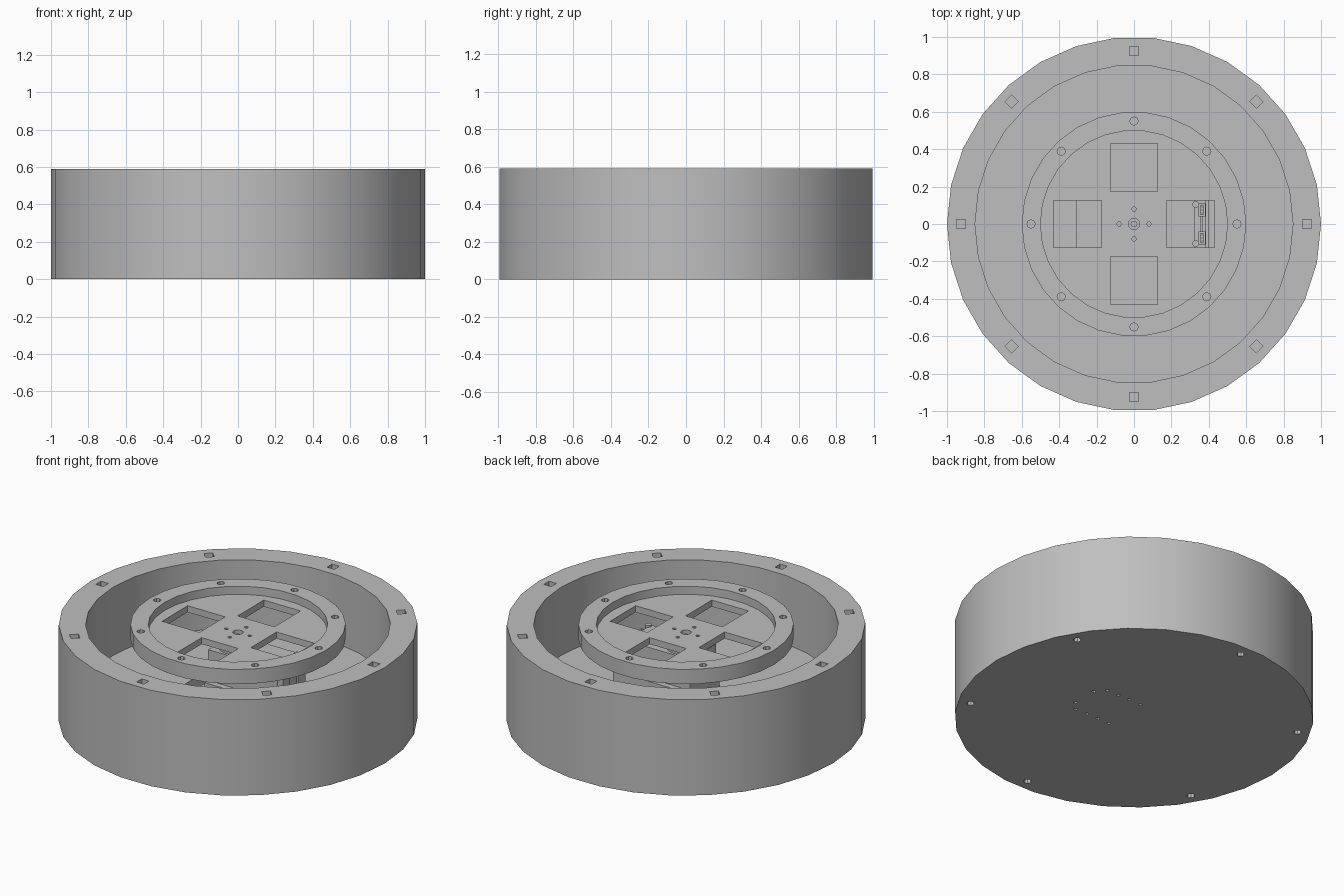
import bpy
import bmesh
from math import cos, sin, radians, pi
from mathutils import Matrix, Vector

old = bpy.data.objects.get("Cube")
if old:
    bpy.data.objects.remove(old, do_unlink=True)

grey = bpy.data.materials.new("plain_grey")
grey.use_nodes = True
GREY = (0.52, 0.52, 0.52, 1)
grey.diffuse_color = GREY
grey.node_tree.nodes["Principled BSDF"].inputs["Base Color"].default_value = GREY

TOP = 0.59      # rim height
FLOOR = 0.17    # inside floor of the housing
PLATE = 0.50    # underside of the turntable


def prism(bm, r, z0, z1, at=(0, 0), sides=30):
    """Upright round prism with a corner pointing along +x."""
    place = Matrix.Translation((at[0], at[1], (z0 + z1) / 2)) @ Matrix.Rotation(pi / 2, 4, 'Z')
    bmesh.ops.create_cone(bm, cap_ends=True, segments=sides, radius1=r, radius2=r,
                          depth=z1 - z0, matrix=place)


def box(bm, low, high, turn=0):
    """Box between two corners, turned about the z axis through the origin."""
    low, high = Vector(low), Vector(high)
    place = Matrix.Rotation(turn, 4, 'Z') @ Matrix.Translation((low + high) / 2)
    bmesh.ops.create_cube(bm, size=1, matrix=place @ Matrix.Diagonal((*(high - low), 1)))


def make(name, bm):
    mesh = bpy.data.meshes.new(name)
    bm.to_mesh(mesh)
    bm.free()
    mesh.materials.append(grey)
    ob = bpy.data.objects.new(name, mesh)
    bpy.context.collection.objects.link(ob)
    return ob


def activate(ob):
    bpy.ops.object.select_all(action='DESELECT')
    ob.select_set(True)
    bpy.context.view_layer.objects.active = ob


def cut(ob, bm):
    """Subtract the cutter shapes from the object."""
    cutter = make("cutter", bm)
    cutter.hide_render = True
    mod = ob.modifiers.new("cut", 'BOOLEAN')
    mod.operation, mod.solver, mod.object = 'DIFFERENCE', 'EXACT', cutter
    activate(ob)
    bpy.ops.object.modifier_apply(modifier=mod.name)
    bpy.data.objects.remove(cutter, do_unlink=True)


def smooth(ob):
    activate(ob)
    bpy.ops.object.shade_smooth_by_angle(angle=radians(25))


def polar(r, degrees):
    return r * cos(radians(degrees)), r * sin(radians(degrees))


# Round housing
bm = bmesh.new()
prism(bm, 1, 0, TOP)
housing = make("housing", bm)
bm = bmesh.new()
prism(bm, 0.85, FLOOR, TOP + 0.1)
cut(housing, bm)

# Motor pocket in the housing floor
bm = bmesh.new()
box(bm, (-0.305, -0.165, 0.1), (0.395, 0.165, FLOOR + 0.1))
cut(housing, bm)

# Square nut pockets on the rim, bolt and motor screw holes underneath
bm = bmesh.new()
for i in range(8):
    box(bm, (0.9, -0.025, TOP - 0.06), (0.95, 0.025, TOP + 0.1), i * pi / 4)
for i in range(6):
    prism(bm, 0.022, -0.1, 0.2, polar(0.925, 30 + 60 * i), 8)
for side in (-1, 1):
    for x in (0.07, 0.15, 0.23, 0.31):
        prism(bm, 0.011, -0.1, 0.13, (x, side * 0.137), 6)
    prism(bm, 0.011, -0.1, 0.13, (0.36, side * 0.08), 6)
cut(housing, bm)
smooth(housing)

# Turntable disc with a raised border
bm = bmesh.new()
prism(bm, 0.6, PLATE, TOP)
turntable = make("turntable", bm)
bm = bmesh.new()
prism(bm, 0.5, TOP - 0.05, TOP + 0.1)
cut(turntable, bm)

# Windows, border holes and hub holes
bm = bmesh.new()
for i in range(4):
    box(bm, (0.175, -0.125, 0.4), (0.43, 0.125, 0.7), i * pi / 2)
    prism(bm, 0.012, 0.4, 0.7, polar(0.08, 90 * i), 6)
for i in range(8):
    prism(bm, 0.022, 0.4, 0.7, polar(0.55, 45 * i), 8)
prism(bm, 0.03, 0.4, 0.7, sides=12)
cut(turntable, bm)
smooth(turntable)

# Motor case
bm = bmesh.new()
box(bm, (-0.115, -0.16, 0.1), (0.385, 0.16, 0.26))
make("motor_base", bm)
bm = bmesh.new()
box(bm, (-0.115, -0.125, 0.26), (0.325, 0.125, 0.45))
make("motor_case", bm)

# Output horn and centre screw
bm = bmesh.new()
prism(bm, 0.11, 0.45, PLATE)
smooth(make("motor_horn", bm))
bm = bmesh.new()
prism(bm, 0.018, PLATE, PLATE + 0.02, sides=10)
make("centre_screw", bm)

# Corner posts and cable sockets at the end of the motor
for side, label in ((1, "left"), (-1, "right")):
    bm = bmesh.new()
    prism(bm, 0.018, 0.26, 0.46, (0.33, side * 0.105), 12)
    smooth(make(label + "_corner_post", bm))
    bm = bmesh.new()
    y0, y1 = sorted((side * 0.04, side * 0.11))
    box(bm, (0.345, y0, 0.26), (0.382, y1, 0.42))
    socket = make(label + "_cable_socket", bm)
    bm = bmesh.new()
    box(bm, (0.355, y0 + 0.01, 0.36), (0.372, y1 - 0.01, 0.5))
    cut(socket, bm)
    bm = bmesh.new()
    for k in (-1, 0, 1):
        y = side * 0.075 + k * 0.016
        box(bm, (0.361, y - 0.003, 0.355), (0.367, y + 0.003, 0.41))
    make(label + "_socket_pins", bm)
bm = bmesh.new()
box(bm, (0.355, -0.04, 0.26), (0.37, 0.04, 0.4))
make("socket_bridge", bm)
